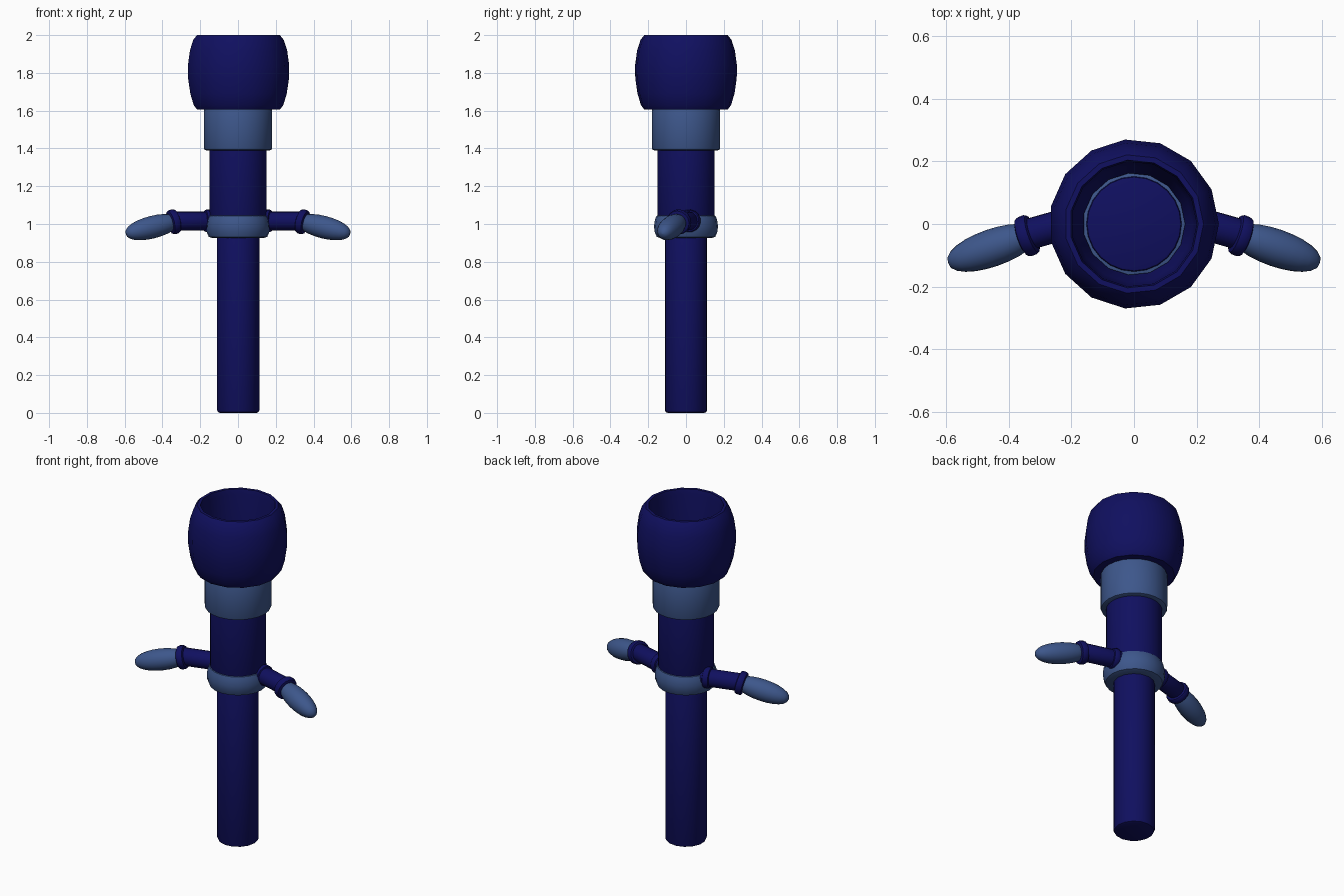
import bpy, bmesh, math
from mathutils import Vector

cube = bpy.data.objects.get("Cube")
if cube:
    bpy.data.objects.remove(cube, do_unlink=True)


def material(name, rgb):
    m = bpy.data.materials.new(name)
    m.use_nodes = True
    m.diffuse_color = (*rgb, 1)
    m.node_tree.nodes["Principled BSDF"].inputs["Base Color"].default_value = (*rgb, 1)
    return m


NAVY = material("navy", (0.005, 0.005, 0.115))
STEEL = material("steel blue", (0.047, 0.095, 0.26))


def lathe(name, profile, mat, sides=15, origin=(0, 0, 0), axis=(0, 0, 1), closed=False):
    """Spin (radius, distance) pairs around an axis; open profiles are capped."""
    bm = bmesh.new()
    turn = Vector((0, 0, 1)).rotation_difference(Vector(axis).normalized())
    rings = []
    for r, d in profile:
        rings.append([])
        for i in range(sides):
            a = math.tau * i / sides
            p = Vector((r * math.cos(a), r * math.sin(a), d))
            rings[-1].append(bm.verts.new(turn @ p + Vector(origin)))
    pairs = list(zip(rings, rings[1:]))
    if closed:
        pairs.append((rings[-1], rings[0]))
    else:
        bm.faces.new(rings[0])
        bm.faces.new(rings[-1])
    for low, high in pairs:
        for i in range(sides):
            j = (i + 1) % sides
            bm.faces.new((low[i], low[j], high[j], high[i]))
    bmesh.ops.recalc_face_normals(bm, faces=bm.faces)
    mesh = bpy.data.meshes.new(name)
    bm.to_mesh(mesh)
    bm.free()
    mesh.materials.append(mat)
    ob = bpy.data.objects.new(name, mesh)
    bpy.context.collection.objects.link(ob)
    bpy.ops.object.select_all(action="DESELECT")
    ob.select_set(True)
    bpy.context.view_layer.objects.active = ob
    bpy.ops.object.shade_smooth_by_angle(angle=math.radians(42))
    return ob


def rod(r, low, high, b):
    """Cylinder profile with softened rims."""
    return [(r - b, low), (r - b * 0.3, low + b * 0.3), (r, low + b),
            (r, high - b), (r - b * 0.3, high - b * 0.3), (r - b, high)]


# Central column
lathe("lower_shaft", rod(0.113, 0, 0.98, 0.015), NAVY)
lathe("upper_shaft", rod(0.152, 0.97, 1.62, 0.008), NAVY, 24)
lathe("collar", rod(0.181, 1.39, 1.612, 0.012), STEEL, 24)
lathe("middle_ring", [(0.135, 0.925), (0.155, 0.932), (0.167, 0.96), (0.169, 0.99),
                      (0.165, 1.02), (0.157, 1.042), (0.14, 1.05)], STEEL, 20)

# Open cup with a bulging wall and a hole in its floor
lathe("cup", [(0.163, 1.606), (0.222, 1.606), (0.24, 1.63), (0.258, 1.69), (0.27, 1.77),
              (0.271, 1.84), (0.26, 1.92), (0.242, 1.975), (0.222, 2.0), (0.205, 2.0),
              (0.2, 1.97), (0.197, 1.8), (0.187, 1.69), (0.163, 1.625)], NAVY, closed=True)

# Side handles, swept forward and drooping at the grips
for side, label in ((1, "left"), (-1, "right")):
    axis = Vector((side * 0.96, -0.27, 0))
    root = Vector((side * 0.12, 0.028, 1.016))
    lathe(label + "_arm", rod(0.05, 0, 0.24, 0.004), NAVY, 16, root, axis)
    lathe(label + "_arm_base", rod(0.06, 0.02, 0.058, 0.01), NAVY, 16, root, axis)
    droop = Vector((side * 0.245, -0.085, -0.062))
    joint = Vector((side * 0.34, -0.037, 1.012))
    lathe(label + "_flange", rod(0.066, -0.02, 0.022, 0.012), NAVY, 16, joint, droop)
    grip = []
    for k in range(13):
        t = math.pi * k / 12
        grip.append((max(0.06 * math.sin(t) ** 0.85, 0.001), 0.123 - 0.152 * math.cos(t)))
    lathe(label + "_grip", grip, STEEL, 20, joint, droop)
